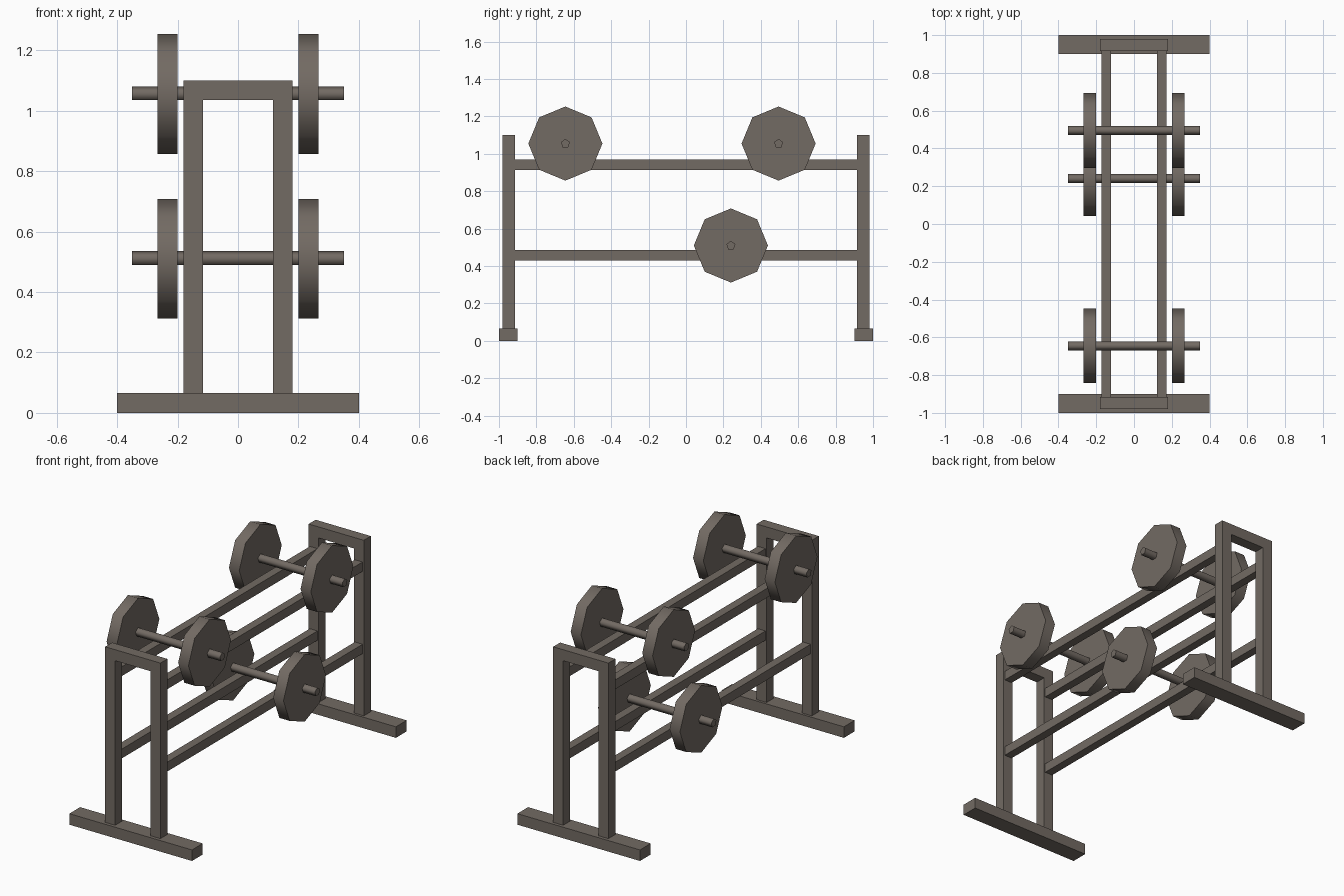
import bpy, bmesh, math
from mathutils import Vector

cube = bpy.data.objects.get("Cube")
if cube:
    bpy.data.objects.remove(cube, do_unlink=True)

# Single painted-steel colour
steel = bpy.data.materials.new("warm grey steel")
steel.use_nodes = True
colour = (0.17, 0.145, 0.125, 1)
steel.diffuse_color = colour
bsdf = next(n for n in steel.node_tree.nodes if n.type == 'BSDF_PRINCIPLED')
bsdf.inputs["Base Color"].default_value = colour


def prism(name, outline, depth, smooth=False):
    """Extrude a closed 3D outline along the depth vector."""
    bm = bmesh.new()
    face = bm.faces.new([bm.verts.new(p) for p in outline])
    ext = bmesh.ops.extrude_face_region(bm, geom=[face], use_keep_orig=True)
    moved = [g for g in ext["geom"] if isinstance(g, bmesh.types.BMVert)]
    bmesh.ops.translate(bm, verts=moved, vec=Vector(depth))
    bmesh.ops.recalc_face_normals(bm, faces=bm.faces)
    mesh = bpy.data.meshes.new(name)
    bm.to_mesh(mesh)
    bm.free()
    mesh.materials.append(steel)
    obj = bpy.data.objects.new(name, mesh)
    bpy.context.collection.objects.link(obj)
    if smooth:
        bpy.ops.object.select_all(action='DESELECT')
        obj.select_set(True)
        bpy.context.view_layer.objects.active = obj
        bpy.ops.object.shade_smooth_by_angle(angle=math.radians(80))
    return obj


def box(name, x0, x1, y0, y1, z0, z1):
    return prism(name, [(x0, y0, z0), (x1, y0, z0), (x1, y1, z0), (x0, y1, z0)],
                 (0, 0, z1 - z0))


def disc(name, x0, x1, y, z, radius, sides):
    """Polygonal cylinder along x, one corner pointing up."""
    angles = [math.tau * i / sides for i in range(sides)]
    ring = [(x0, y + radius * math.sin(a), z + radius * math.cos(a)) for a in angles]
    return prism(name, ring, (x1 - x0, 0, 0), smooth=True)


# End frames: inverted U standing on a wide foot
OUT, IN, FOOT, TOP, BAR = 0.18, 0.115, 0.065, 1.1, 0.065
arch = [(-OUT, FOOT), (-OUT, TOP), (OUT, TOP), (OUT, FOOT),
        (IN, FOOT), (IN, TOP - BAR), (-IN, TOP - BAR), (-IN, FOOT)]
for end, s in (("front", -1), ("back", 1)):
    box(end + "_foot", -0.4, 0.4, min(s, s * 0.9), max(s, s * 0.9), 0, FOOT)
    prism(end + "_frame", [(x, s * 0.915, z) for x, z in arch], (0, s * BAR, 0))

# Long rails joining the frames
for level, z in (("lower", 0.43), ("upper", 0.915)):
    for side, x in (("right", -0.147), ("left", 0.147)):
        box(f"{level}_{side}_rail", x - 0.025, x + 0.025, -0.915, 0.915, z, z + 0.055)

# Barbells: thin bar with an octagonal plate on each side
for place, y, z in (("front_upper", -0.645, 1.055),
                    ("back_upper", 0.495, 1.055),
                    ("lower", 0.24, 0.51)):
    disc(place + "_bar", -0.35, 0.35, y, z, 0.025, 5)
    for side, s in (("right", -1), ("left", 1)):
        disc(f"{place}_{side}_plate", s * 0.2, s * 0.267, y, z, 0.198, 8)
